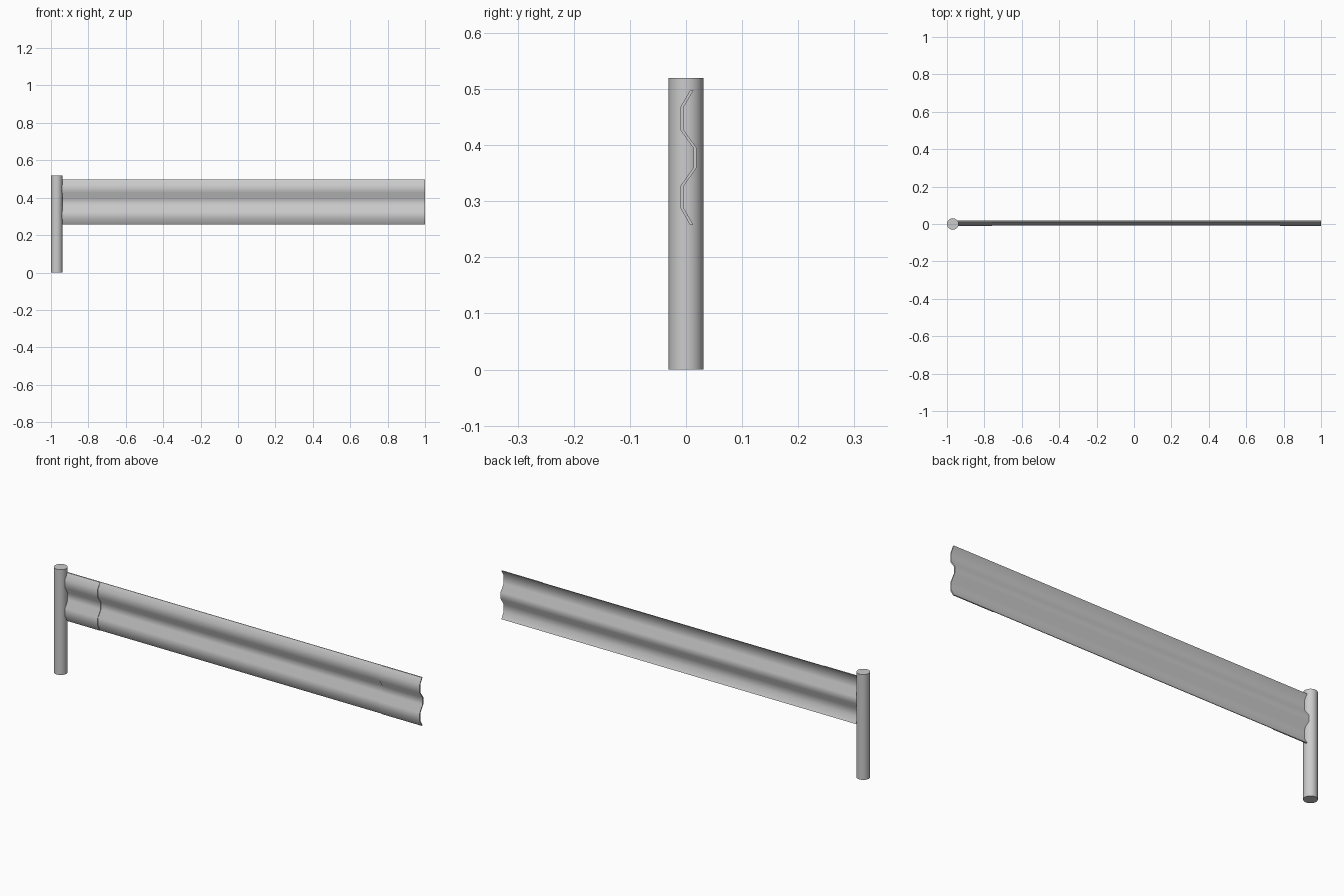
import bpy
import bmesh
import math

cube = bpy.data.objects.get("Cube")
if cube:
    bpy.data.objects.remove(cube, do_unlink=True)

# One galvanised steel colour
steel = bpy.data.materials.new("galvanised_steel")
steel.use_nodes = True
grey = (0.6, 0.6, 0.6, 1)
steel.diffuse_color = grey
steel.node_tree.nodes["Principled BSDF"].inputs["Base Color"].default_value = grey

# Front line of the W-shaped rail section: (y, z), top to bottom
FRONT = [(0.007, 0.497), (-0.010, 0.468), (-0.010, 0.427), (0.013, 0.395),
         (0.013, 0.360), (-0.010, 0.327), (-0.010, 0.288), (0.007, 0.258)]


def finish(obj, angle):
    obj.data.materials.append(steel)
    bpy.ops.object.select_all(action='DESELECT')
    obj.select_set(True)
    bpy.context.view_layer.objects.active = obj
    bpy.ops.object.shade_smooth_by_angle(angle=math.radians(angle))


def rail_strip(name, x0, x1, near, far):
    """Solid corrugated strip from x0 to x1, between two depth offsets."""
    bm = bmesh.new()
    rings = []
    for x in (x0, x1):
        rings.append([[bm.verts.new((x, y + d, z)) for y, z in FRONT]
                      for d in (near, far)])
    (a_front, a_back), (b_front, b_back) = rings
    for i in range(len(FRONT) - 1):
        j = i + 1
        bm.faces.new((a_front[i], a_front[j], b_front[j], b_front[i]))
        bm.faces.new((a_back[i], b_back[i], b_back[j], a_back[j]))
        bm.faces.new((a_front[i], a_back[i], a_back[j], a_front[j]))
        bm.faces.new((b_front[i], b_front[j], b_back[j], b_back[i]))
    for k in (0, -1):
        bm.faces.new((a_front[k], b_front[k], b_back[k], a_back[k]))
    bmesh.ops.recalc_face_normals(bm, faces=bm.faces)
    mesh = bpy.data.meshes.new(name)
    bm.to_mesh(mesh)
    bm.free()
    obj = bpy.data.objects.new(name, mesh)
    bpy.context.collection.objects.link(obj)
    finish(obj, 50)


# Round support post
bpy.ops.mesh.primitive_cylinder_add(vertices=32, radius=0.031, depth=0.52,
                                    location=(-0.969, 0, 0.26))
post = bpy.context.object
post.name = "post"
finish(post, 40)

# Long rail with a lapped plate on the front at each end
rail_strip("rail", -0.95, 1.0, 0.003, 0.006)
rail_strip("left_lap_plate", -0.95, -0.76, 0.0, 0.0035)
rail_strip("right_lap_plate", 0.78, 1.0, 0.0, 0.0035)
